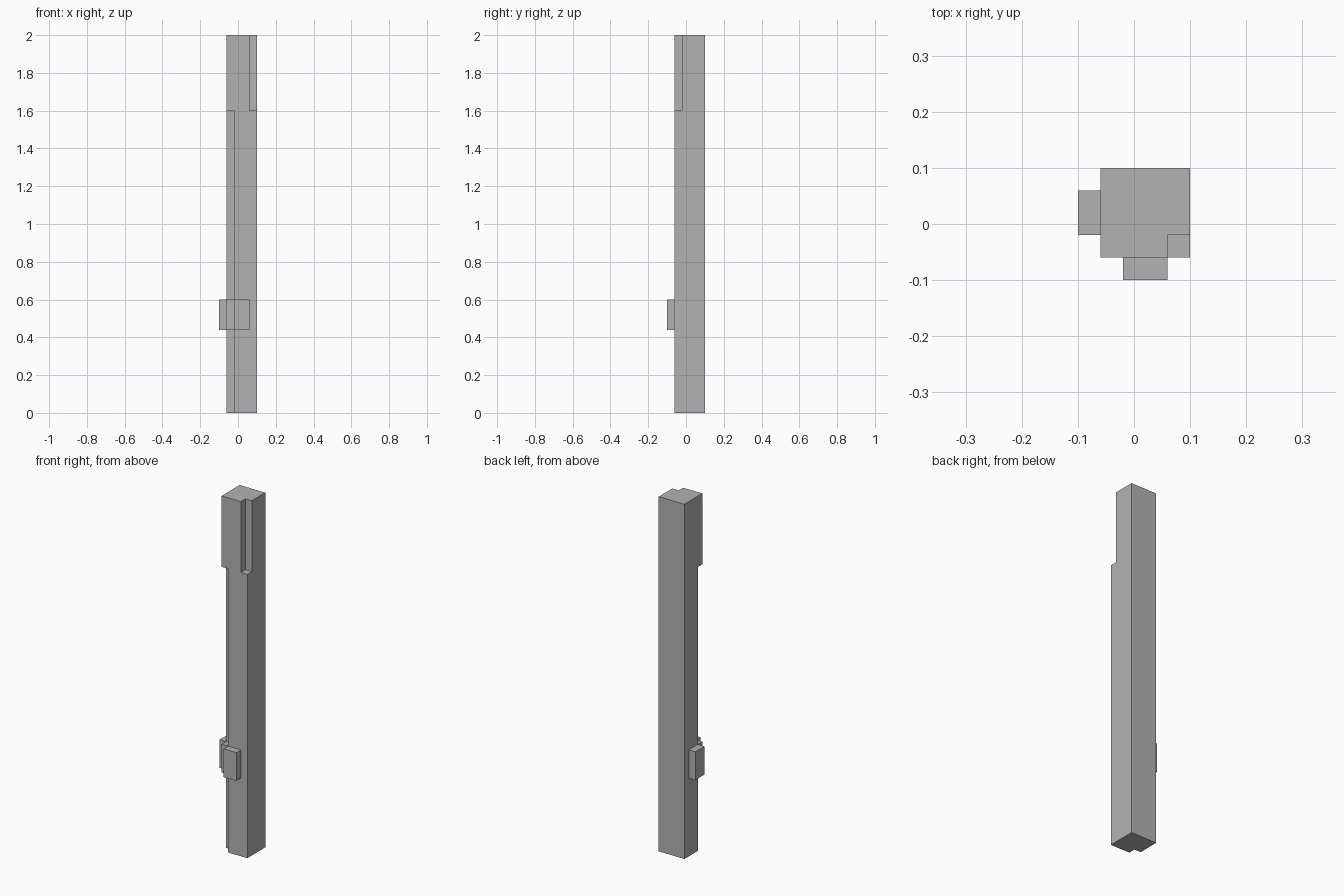
import bpy
import bmesh
from mathutils import Vector

cube = bpy.data.objects.get("Cube")
if cube:
    bpy.data.objects.remove(cube, do_unlink=True)

grey = bpy.data.materials.new("plain grey")
grey.use_nodes = True
colour = (0.45, 0.45, 0.45, 1)
grey.diffuse_color = colour
grey.node_tree.nodes["Principled BSDF"].inputs["Base Color"].default_value = colour


def box(name, low, high):
    """Flat-faced box between two opposite corners."""
    low, high = Vector(low), Vector(high)
    bm = bmesh.new()
    bmesh.ops.create_cube(bm, size=1)
    bmesh.ops.scale(bm, vec=high - low, verts=bm.verts)
    bmesh.ops.translate(bm, vec=(low + high) / 2, verts=bm.verts)
    mesh = bpy.data.meshes.new(name)
    bm.to_mesh(mesh)
    bm.free()
    mesh.materials.append(grey)
    obj = bpy.data.objects.new(name, mesh)
    bpy.context.collection.objects.link(obj)
    return obj


def cut(target, low, high):
    """Remove a box-shaped notch from the target."""
    cutter = box("notch_cutter", low, high)
    cutter.hide_render = True
    mod = target.modifiers.new("notch", 'BOOLEAN')
    mod.operation = 'DIFFERENCE'
    mod.solver = 'EXACT'
    mod.object = cutter
    bpy.context.view_layer.objects.active = target
    bpy.ops.object.modifier_apply(modifier=mod.name)
    bpy.data.objects.remove(cutter, do_unlink=True)


# Square post with a short notch at the top of one front corner
# and a long notch up the other, interrupted by a corner stop
post = box("post", (-0.06, -0.06, 0), (0.1, 0.1, 2))
cut(post, (0.06, -0.2, 1.6), (0.2, -0.02, 2.1))
cut(post, (-0.2, -0.2, 0.6), (-0.02, -0.02, 1.6))
cut(post, (-0.2, -0.2, -0.1), (-0.02, -0.02, 0.44))

# Blocks standing out from the front and the side
box("front_block", (-0.02, -0.1, 0.44), (0.06, -0.06, 0.6))
box("side_block", (-0.1, -0.02, 0.44), (-0.06, 0.06, 0.6))
